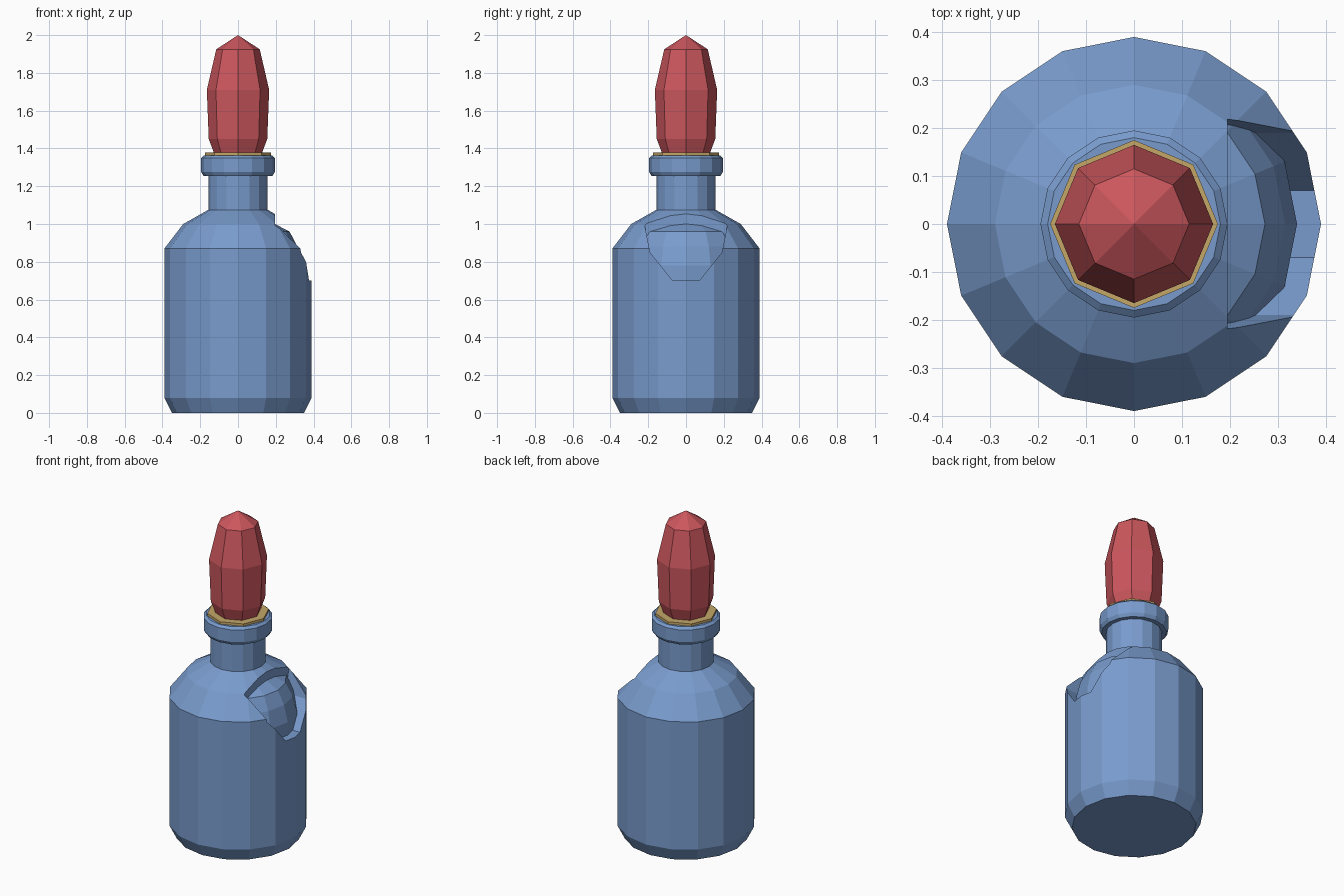
import bpy, bmesh, math

if "Cube" in bpy.data.objects:
    bpy.data.objects.remove(bpy.data.objects["Cube"])


def material(name, rgb):
    m = bpy.data.materials.new(name)
    m.diffuse_color = (*rgb, 1.0)
    m.use_nodes = True
    m.node_tree.nodes["Principled BSDF"].inputs["Base Color"].default_value = m.diffuse_color
    return m


blue = material("blue_glass", (0.19, 0.33, 0.61))
red = material("red_rubber", (0.60, 0.095, 0.11))
gold = material("gold_trim", (0.56, 0.39, 0.14))


def new_object(name, bm, mat):
    bmesh.ops.recalc_face_normals(bm, faces=bm.faces)
    mesh = bpy.data.meshes.new(name)
    bm.to_mesh(mesh)
    bm.free()
    mesh.materials.append(mat)
    ob = bpy.data.objects.new(name, mesh)
    bpy.context.collection.objects.link(ob)
    return ob


def lathe(name, profile, sides, mat):
    """Closed flat-faced solid from (radius, height) pairs; radius 0 makes a tip."""
    bm = bmesh.new()
    rings = []
    for r, z in profile:
        if r == 0:
            rings.append([bm.verts.new((0, 0, z))] * sides)
        else:
            rings.append([bm.verts.new((r * math.cos(math.tau * i / sides),
                                        r * math.sin(math.tau * i / sides), z))
                          for i in range(sides)])
    for low, high in zip(rings, rings[1:]):
        for i in range(sides):
            j = (i + 1) % sides
            corners = [low[i], low[j], high[j], high[i]]
            bm.faces.new(list(dict.fromkeys(corners)))
    for ring in (rings[0], rings[-1]):
        if ring[0] is not ring[1]:
            bm.faces.new(ring)
    return new_object(name, bm, mat)


# Bottle: body, shoulder, neck and lip
bottle = lathe("bottle", [(0.35, 0), (0.39, 0.08), (0.39, 0.87), (0.29, 1.0),
                          (0.157, 1.075), (0.157, 1.255), (0.183, 1.255),
                          (0.195, 1.275), (0.195, 1.35), (0.18, 1.363)], 16, blue)

# Notch cutter through the right shoulder
half = [(0.07, 0.70), (0.19, 0.85), (0.22, 1.0), (0.22, 1.15)]
outline = half + [(-y, z) for y, z in reversed(half)]
bm = bmesh.new()
back = bm.faces.new([bm.verts.new((0.195, y, z)) for y, z in outline])
front = bmesh.ops.extrude_face_region(bm, geom=[back])["geom"]
bmesh.ops.translate(bm, vec=(0.4, 0, 0),
                    verts=[v for v in front if isinstance(v, bmesh.types.BMVert)])
cutter = new_object("notch_cutter", bm, blue)
cutter.hide_render = True

cut = bottle.modifiers.new("notch", "BOOLEAN")
cut.operation = "DIFFERENCE"
cut.solver = "EXACT"
cut.object = cutter
bpy.context.view_layer.objects.active = bottle
bottle.select_set(True)
bpy.ops.object.modifier_apply(modifier=cut.name)
bpy.data.objects.remove(cutter)

# Inner wall showing in the notch
lathe("inner_wall", [(0.34, 0.66), (0.34, 0.78), (0.315, 0.88),
                     (0.273, 0.96), (0.18, 1.008)], 16, blue)

# Trim ring and squeeze bulb
lathe("trim_ring", [(0.175, 1.36), (0.175, 1.378)], 8, gold)
lathe("bulb", [(0.125, 1.37), (0.155, 1.45), (0.165, 1.71),
               (0.115, 1.925), (0, 2.0)], 8, red)
